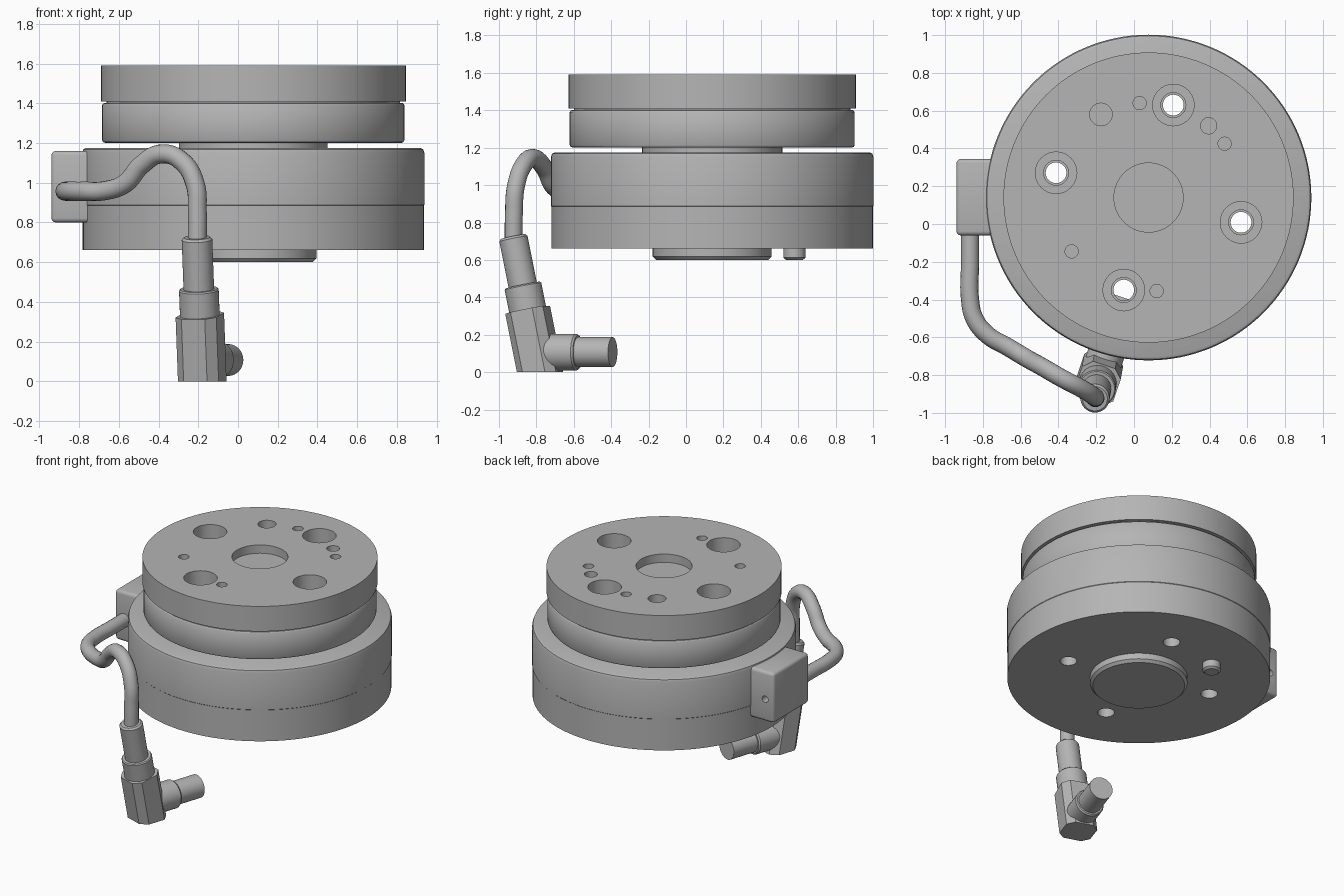
import bpy, bmesh, math
from mathutils import Vector

if "Cube" in bpy.data.objects:
    bpy.data.objects.remove(bpy.data.objects["Cube"], do_unlink=True)

# One plain machined-metal grey
grey = bpy.data.materials.new("machined grey")
grey.use_nodes = True
tone = (0.46, 0.46, 0.46, 1)
grey.diffuse_color = tone
grey.node_tree.nodes["Principled BSDF"].inputs["Base Color"].default_value = tone

CX, CY = 0.077, 0.14


def activate(ob):
    bpy.ops.object.select_all(action='DESELECT')
    ob.select_set(True)
    bpy.context.view_layer.objects.active = ob


def finish(ob, angle=35):
    activate(ob)
    bpy.ops.object.shade_smooth_by_angle(angle=math.radians(angle))


def from_bmesh(name, bm):
    bmesh.ops.recalc_face_normals(bm, faces=bm.faces)
    me = bpy.data.meshes.new(name)
    bm.to_mesh(me)
    bm.free()
    me.materials.append(grey)
    ob = bpy.data.objects.new(name, me)
    bpy.context.collection.objects.link(ob)
    return ob


def loft(bm, rings):
    """Skin a stack of equal point rings and cap both ends."""
    rings = [[bm.verts.new(p) for p in ring] for ring in rings]
    n = len(rings[0])
    for a, b in zip(rings, rings[1:]):
        for i in range(n):
            j = (i + 1) % n
            bm.faces.new((a[i], a[j], b[j], b[i]))
    bm.faces.new(rings[0][::-1])
    bm.faces.new(rings[-1])


def add_lathe(bm, profile, origin, axis=(0, 0, 1), n=96):
    """Turn a (radius, height) profile about an axis through origin."""
    turn = Vector(axis).to_track_quat('Z', 'Y')
    loft(bm, [[Vector(origin) + turn @ Vector((r * math.cos(t), r * math.sin(t), h))
               for t in (math.tau * i / n for i in range(n))] for r, h in profile])


def lathe(name, profile, origin=(CX, CY, 0), axis=(0, 0, 1), n=96):
    bm = bmesh.new()
    add_lathe(bm, profile, origin, axis, n)
    return from_bmesh(name, bm)


def cut(ob, cutter):
    activate(ob)
    mod = ob.modifiers.new("holes", 'BOOLEAN')
    mod.operation = 'DIFFERENCE'
    mod.solver = 'EXACT'
    mod.object = cutter
    bpy.ops.object.modifier_apply(modifier=mod.name)


# Lower housing, neck and upper tool plate
housing = lathe("housing", [(0.859, 0.66), (0.859, 0.885), (0.862, 0.888), (0.862, 1.15),
                            (0.856, 1.168), (0.842, 1.175)], n=128)
neck = lathe("neck", [(0.375, 1.16), (0.375, 1.21)])
plate = lathe("tool_plate", [(0.745, 1.2), (0.757, 1.205), (0.762, 1.215), (0.762, 1.39),
                             (0.755, 1.4), (0.74, 1.401), (0.74, 1.41), (0.768, 1.41),
                             (0.768, 1.59)], n=128)

# Counterbored through holes, blind dowel holes and the central recess
bm = bmesh.new()
for i in range(4):
    a = math.radians(75 + 90 * i)
    spot = (CX + 0.507 * math.cos(a), CY + 0.507 * math.sin(a), 0)
    add_lathe(bm, [(0.055, 0.5), (0.055, 1.19), (0.066, 1.19), (0.066, 1.32),
                   (0.11, 1.32), (0.11, 1.7)], spot, n=32)
for x, y, r in [(-0.175, 0.58, 0.06), (0.03, 0.64, 0.035), (0.395, 0.52, 0.043),
                (0.48, 0.425, 0.035), (-0.33, -0.145, 0.035), (0.12, -0.355, 0.035)]:
    add_lathe(bm, [(r, 1.46), (r, 1.7)], (x, y, 0), n=24)
add_lathe(bm, [(0.183, 1.53), (0.183, 1.7)], (CX, CY, 0), n=64)
holes = from_bmesh("hole_cutter", bm)
holes.hide_render = True
for part in (housing, plate):
    cut(part, holes)
bpy.data.objects.remove(holes, do_unlink=True)
for part in (housing, neck, plate):
    finish(part)

# Locating boss and dowel pin underneath
finish(lathe("locating_boss", [(0.3, 0.6), (0.318, 0.618), (0.318, 0.67)]))
finish(lathe("locating_pin", [(0.045, 0.6), (0.06, 0.612), (0.06, 0.67)], (-0.175, 0.58, 0), n=32))

# Cable outlet box with rounded edges and a small hole in its rear face
bm = bmesh.new()
bmesh.ops.create_cube(bm, size=1)
bmesh.ops.scale(bm, vec=(0.24, 0.405, 0.36), verts=bm.verts)
bmesh.ops.translate(bm, vec=(-0.82, 0.142, 0.98), verts=bm.verts)
outer = [e for e in bm.edges if any(v.co.x < -0.9 for v in e.verts)]
bmesh.ops.bevel(bm, geom=outer, offset=0.022, segments=3, profile=0.5, affect='EDGES')
box = from_bmesh("outlet_box", bm)
drill = lathe("drill_cutter", [(0.024, 0), (0.024, 0.2)], (-0.872, 0.28, 0.96), (0, 1, 0), 24)
drill.hide_render = True
cut(box, drill)
bpy.data.objects.remove(drill, do_unlink=True)
finish(box)

# Cable sweeping from the box to the plug
path = [(-0.868, 0, 0.957), (-0.868, -0.2, 0.957), (-0.868, -0.4, 0.957), (-0.845, -0.5, 0.957),
        (-0.775, -0.588, 0.957), (-0.67, -0.65, 0.96), (-0.57, -0.71, 0.995),
        (-0.485, -0.757, 1.09), (-0.385, -0.815, 1.145), (-0.28, -0.87, 1.105),
        (-0.215, -0.91, 0.99), (-0.205, -0.92, 0.85), (-0.205, -0.922, 0.7)]
curve = bpy.data.curves.new("cable", 'CURVE')
curve.dimensions = '3D'
curve.bevel_depth = 0.048
curve.bevel_resolution = 6
curve.use_fill_caps = True
spline = curve.splines.new('BEZIER')
spline.resolution_u = 10
spline.bezier_points.add(len(path) - 1)
for point, co in zip(spline.bezier_points, path):
    point.co = co
    point.handle_left_type = point.handle_right_type = 'AUTO'
curve.materials.append(grey)
cable = bpy.data.objects.new("cable", curve)
bpy.context.collection.objects.link(cable)
activate(cable)
bpy.ops.object.convert(target='MESH')
finish(bpy.context.view_layer.objects.active, 50)

# Tilted cable sleeves of the angled plug
top = Vector((-0.207, -0.925, 0.725))
foot = Vector((-0.18, -0.78, 0))
axis = (foot - top).normalized()
finish(lathe("cable_sleeve", [(0.066, 0), (0.077, 0.012), (0.077, 0.28)], top, axis, 40))
finish(lathe("plug_sleeve", [(0.094, 0.265), (0.1, 0.272), (0.1, 0.41)], top, axis, 40))

# Chamfered plug body, square to the axis on top and flat at the bottom
ahead = Vector((0.316, 0.949, 0)).normalized()
side = Vector((ahead.y, -ahead.x, 0))
w, c = 0.108, 0.062
outline = [(-w, -c), (-c, -w), (c, -w), (w, -c), (w, c), (c, w), (-c, w), (-w, c)]
lean = (ahead - axis * ahead.dot(axis)).normalized()
head = top + axis * 0.4
upper, lower = [], []
for s, f in outline:
    p = head + side * s + lean * f
    upper.append(p)
    lower.append(p - axis * (p.z / axis.z))
bm = bmesh.new()
loft(bm, [lower, upper])
finish(from_bmesh("plug_body", bm), 20)

# Horizontal coupling collar and tip
start = Vector((-0.185, -0.8, 0.107))
finish(lathe("plug_collar", [(0.098, 0.04), (0.098, 0.225), (0.09, 0.235)], start, ahead, 40))
finish(lathe("plug_tip", [(0.08, 0.2), (0.08, 0.43)], start, ahead, 40))
